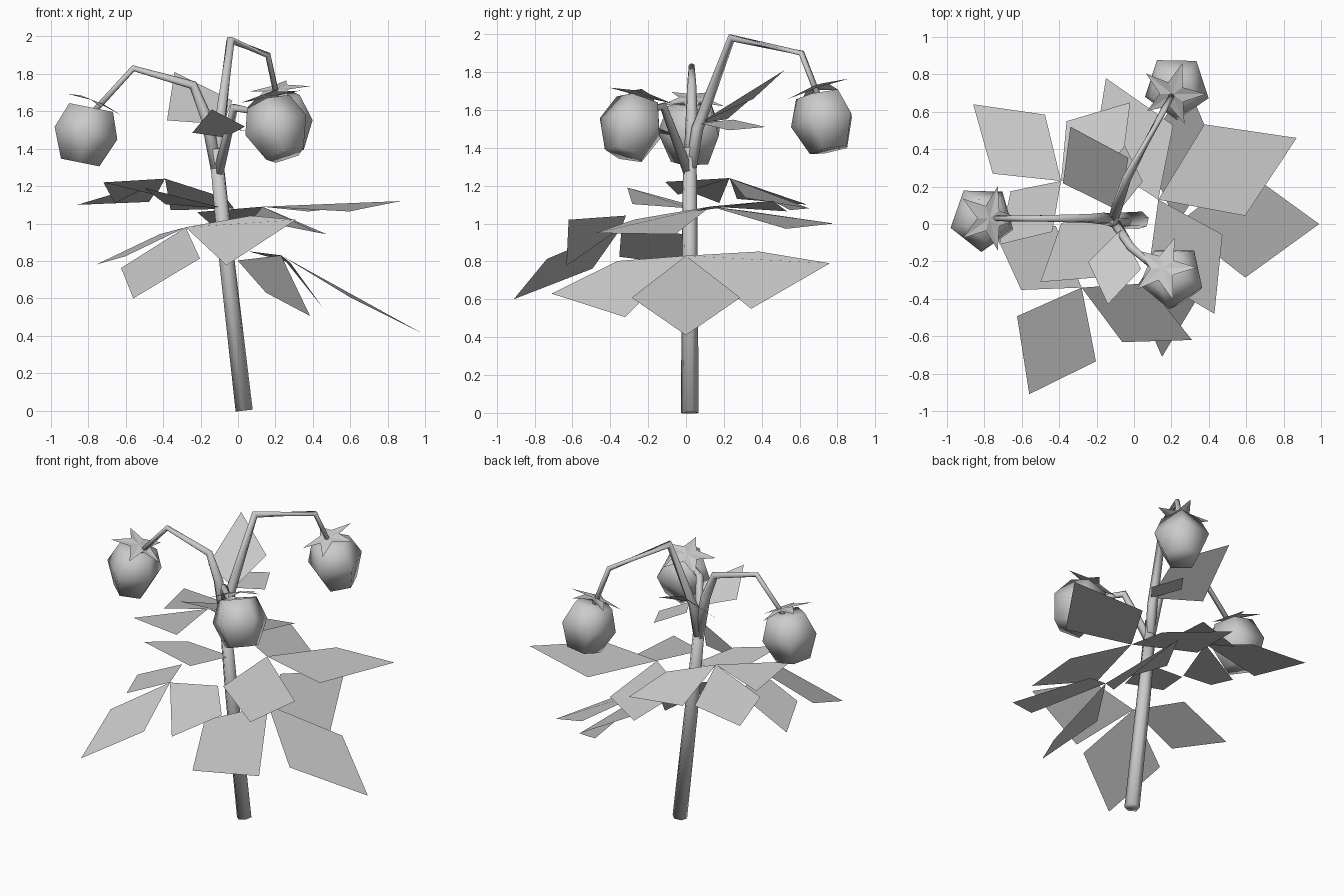
import bpy, bmesh
from math import radians, pi, cos, sin
from mathutils import Vector, Matrix

if "Cube" in bpy.data.objects:
    bpy.data.objects.remove(bpy.data.objects["Cube"])

grey = bpy.data.materials.new("plain_grey")
grey.use_nodes = True
colour = (0.6, 0.6, 0.6, 1)
grey.diffuse_color = colour
grey.node_tree.nodes["Principled BSDF"].inputs["Base Color"].default_value = colour
UP = Vector((0, 0, 1))


def finish(name, bm, smooth=False):
    mesh = bpy.data.meshes.new(name)
    bm.to_mesh(mesh)
    bm.free()
    mesh.materials.append(grey)
    for polygon in mesh.polygons:
        polygon.use_smooth = smooth
    obj = bpy.data.objects.new(name, mesh)
    bpy.context.collection.objects.link(obj)
    return obj


def loft(name, path, radii, sides=6):
    """Closed tube of rings along a path, each square to the path there."""
    bm = bmesh.new()
    points = [Vector(p) for p in path]
    rings = []
    for i, (point, radius) in enumerate(zip(points, radii)):
        tangent = Vector()
        if i > 0:
            tangent += (point - points[i - 1]).normalized()
        if i < len(points) - 1:
            tangent += (points[i + 1] - point).normalized()
        tangent.normalize()
        across = tangent.cross(Vector((0.3, -1, 0))).normalized()
        other = tangent.cross(across)
        angles = [2 * pi * k / sides for k in range(sides)]
        rings.append([bm.verts.new(point + radius * (across * cos(a) + other * sin(a)))
                      for a in angles])
    for low, high in zip(rings, rings[1:]):
        for k in range(sides):
            n = (k + 1) % sides
            bm.faces.new((low[k], low[n], high[n], high[k]))
    bm.faces.new(rings[0])
    bm.faces.new(rings[-1])
    bmesh.ops.recalc_face_normals(bm, faces=bm.faces)
    return finish(name, bm, smooth=True)


def leaf(name, base, leaflets):
    """Kite leaflets from one base; each has a tip, a roll and a sag."""
    bm = bmesh.new()
    base = Vector(base)
    for tip, roll, sag in leaflets:
        axis = Vector(tip) - base
        side = axis.cross(UP).normalized() * axis.length * 0.33
        side = Matrix.Rotation(radians(-roll), 3, axis) @ side
        middle = base + axis * 0.48 + UP * sag
        corners = (base, middle + side, base + axis, middle - side)
        bm.faces.new([bm.verts.new(c) for c in corners])
    return finish(name, bm)


def fruit(name, top, lean):
    """Faceted berry leaning out from its top, with a star of sepals."""
    top, lean = Vector(top), Vector(lean)
    down = (lean - UP).normalized()
    loft(name + "_berry", [top + down * d for d in (0.02, 0.16, 0.32)],
         (0.125, 0.18, 0.11), sides=5)
    bm = bmesh.new()
    normal = (UP - lean.normalized() * 0.4).normalized()
    turn = UP.rotation_difference(normal).to_matrix()
    centre = top + normal * 0.02
    hub = bm.verts.new(centre)
    points = 5
    rim = []
    for k in range(points * 2):
        a = pi * k / points
        r, drop = (0.07, 0) if k % 2 else (0.18, -0.02)
        rim.append(bm.verts.new(centre + turn @ Vector((r * cos(a), r * sin(a), drop))))
    for k, vert in enumerate(rim):
        bm.faces.new((hub, vert, rim[(k + 1) % len(rim)]))
    finish(name + "_sepals", bm)


# Stem and the three arching fruit stalks
loft("main_stem", [(0.033, 0.02, 0), (-0.065, 0.02, 0.85), (-0.12, 0.02, 1.4)],
     (0.048, 0.043, 0.036))
loft("right_stalk", [(-0.11, 0.02, 1.28), (-0.17, 0.03, 1.57), (-0.24, 0.03, 1.74),
                     (-0.56, 0.03, 1.83), (-0.77, 0.03, 1.6)],
     (0.035, 0.032, 0.025, 0.017, 0.016))
loft("back_stalk", [(-0.11, 0.02, 1.25), (-0.1, 0.06, 1.5), (-0.04, 0.24, 1.98),
                    (0.16, 0.61, 1.9), (0.21, 0.7, 1.67)],
     (0.03, 0.032, 0.024, 0.017, 0.016))
loft("front_stalk", [(-0.11, 0.02, 1.25), (-0.02, -0.12, 1.62), (0.08, -0.21, 1.6),
                     (0.15, -0.25, 1.64)],
     (0.03, 0.024, 0.017, 0.015))

# Fruit
fruit("right", (-0.78, 0.03, 1.64), (-0.2, 0, 0))
fruit("back", (0.21, 0.7, 1.7), (0.12, 0.2, 0))
fruit("front", (0.16, -0.24, 1.66), (0.32, -0.28, 0))

# Leaves
leaf("low_left_leaf", (0.23, 0, 0.83), [
    ((0.99, 0, 0.41), 0, -0.02),
    ((0.15, -0.71, 0.63), 39, -0.08),
    ((0.28, 0.76, 0.79), -37, -0.11)])
leaf("front_leaf", (-0.28, -0.34, 0.98), [
    ((-0.56, -0.91, 0.6), -7, -0.01),
    ((0.31, -0.62, 1.02), -38, -0.09),
    ((-0.76, -0.01, 0.78), 18, 0)])
leaf("upper_left_leaf", (0.13, 0.13, 1.09), [
    ((0.87, 0.46, 1.12), 0, -0.04),
    ((-0.15, 0.78, 1), -11, -0.03),
    ((0.43, -0.48, 0.95), 10, -0.04)])
leaf("right_leaf", (-0.39, 0.23, 1.24), [
    ((-0.86, 0.64, 1.1), -2, -0.05),
    ((-0.02, 0.65, 1.08), 10, -0.06),
    ((-0.72, -0.11, 1.22), -8, -0.1)])
leaf("inner_right_leaf", (-0.07, 0.02, 1.08), [
    ((-0.5, -0.31, 1.19), 0, -0.03)])
leaf("top_leaf", (-0.08, 0.07, 1.53), [
    ((-0.34, 0.52, 1.81), 18, -0.06),
    ((-0.05, 0.42, 1.51), -14, 0)])
leaf("small_front_leaf", (-0.07, -0.03, 1.46), [
    ((-0.14, -0.43, 1.61), -7, -0.03)])
